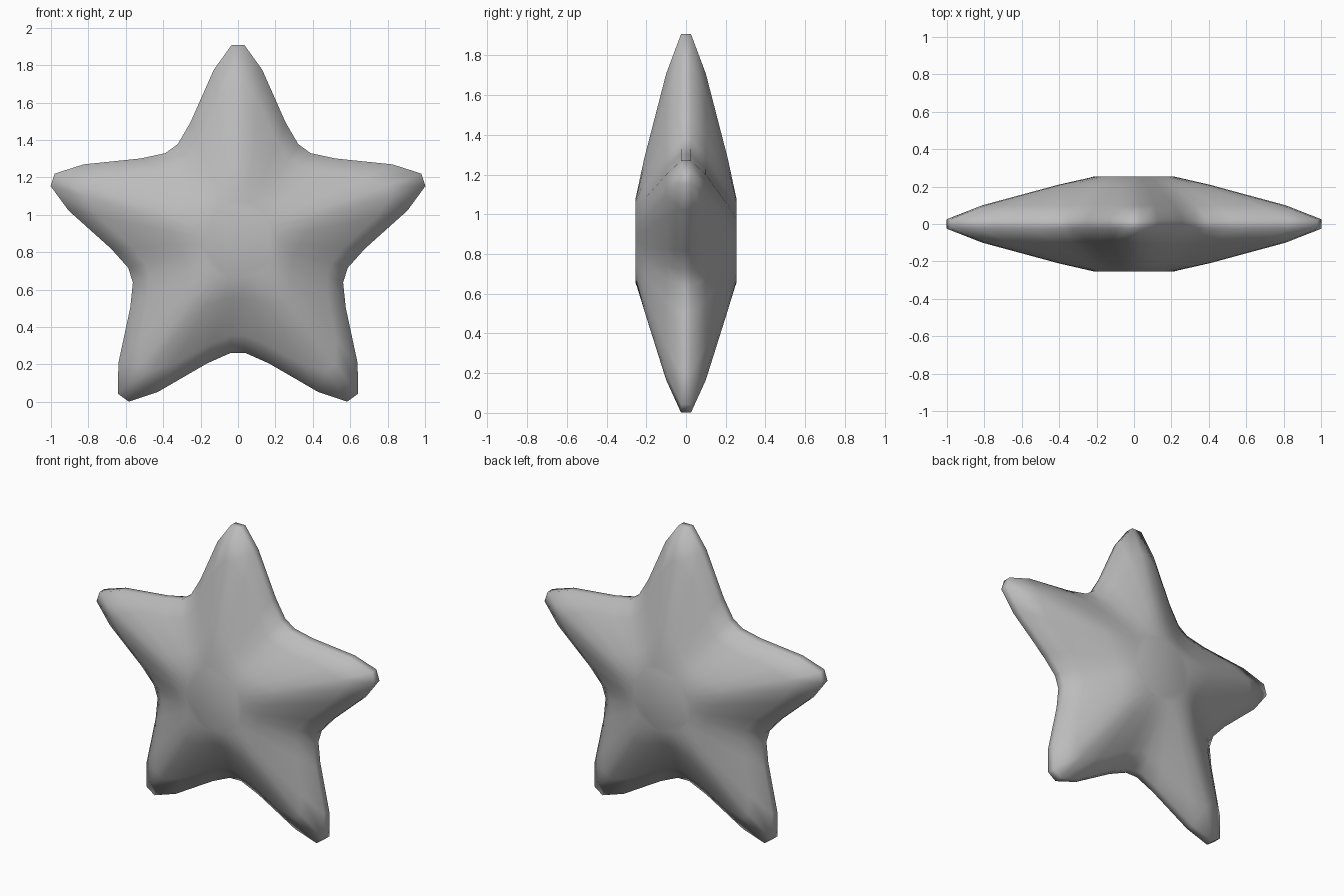
import bpy
import bmesh
import math

# Remove the default cube only
cube = bpy.data.objects.get("Cube")
if cube:
    bpy.data.objects.remove(cube, do_unlink=True)

CENTRE_Z = 0.865
CAP_RADIUS = 0.21
# Half of one arm's edge: (distance along arm, offset sideways), tip to valley
HALF_ARM = [(1.042, 0.035), (0.91, 0.13), (0.63, 0.254), (0.513, 0.322)]
# Puffed profile: (blend from centre cap to star edge, half thickness)
PROFILE = [(0, 0.255), (0.25, 0.21), (0.76, 0.1), (1, 0.025)]


def arm_points():
    """One arm's edge from valley to valley, each with its angle on the cap."""
    half = [(along, side, math.radians(4.5 + 9 * i))
            for i, (along, side) in enumerate(HALF_ARM)]
    mirrored = [(along, -side, -turn) for along, side, turn in reversed(half)]
    return mirrored + half


def ring_points(blend):
    """A closed five-armed loop between the round cap and the star edge."""
    points = []
    for arm in range(5):
        base = math.tau * arm / 5
        c, s = math.cos(base), math.sin(base)
        for along, side, turn in arm_points():
            x = along * s + side * c
            z = along * c - side * s
            cap_x = CAP_RADIUS * math.sin(base + turn)
            cap_z = CAP_RADIUS * math.cos(base + turn)
            points.append((cap_x + (x - cap_x) * blend,
                           cap_z + (z - cap_z) * blend))
    return points


# Loft the loops from the front cap, around the rim, to the back cap
bm = bmesh.new()
layers = [(t, -y) for t, y in PROFILE] + [(t, y) for t, y in reversed(PROFILE)]
loops = [[bm.verts.new((x, y, z + CENTRE_Z)) for x, z in ring_points(t)]
         for t, y in layers]
for a, b in zip(loops, loops[1:]):
    for i in range(len(a)):
        j = (i + 1) % len(a)
        bm.faces.new((a[i], a[j], b[j], b[i]))
bm.faces.new(loops[0])
bm.faces.new(loops[-1])
bmesh.ops.recalc_face_normals(bm, faces=bm.faces)
for face in bm.faces:
    face.smooth = True

mesh = bpy.data.meshes.new("star_body")
bm.to_mesh(mesh)
bm.free()
star = bpy.data.objects.new("star_body", mesh)
bpy.context.collection.objects.link(star)

# Plain grey material
grey = bpy.data.materials.new("plain_grey")
grey.use_nodes = True
colour = (0.5, 0.5, 0.5, 1)
grey.diffuse_color = colour
grey.node_tree.nodes["Principled BSDF"].inputs["Base Color"].default_value = colour
mesh.materials.append(grey)
